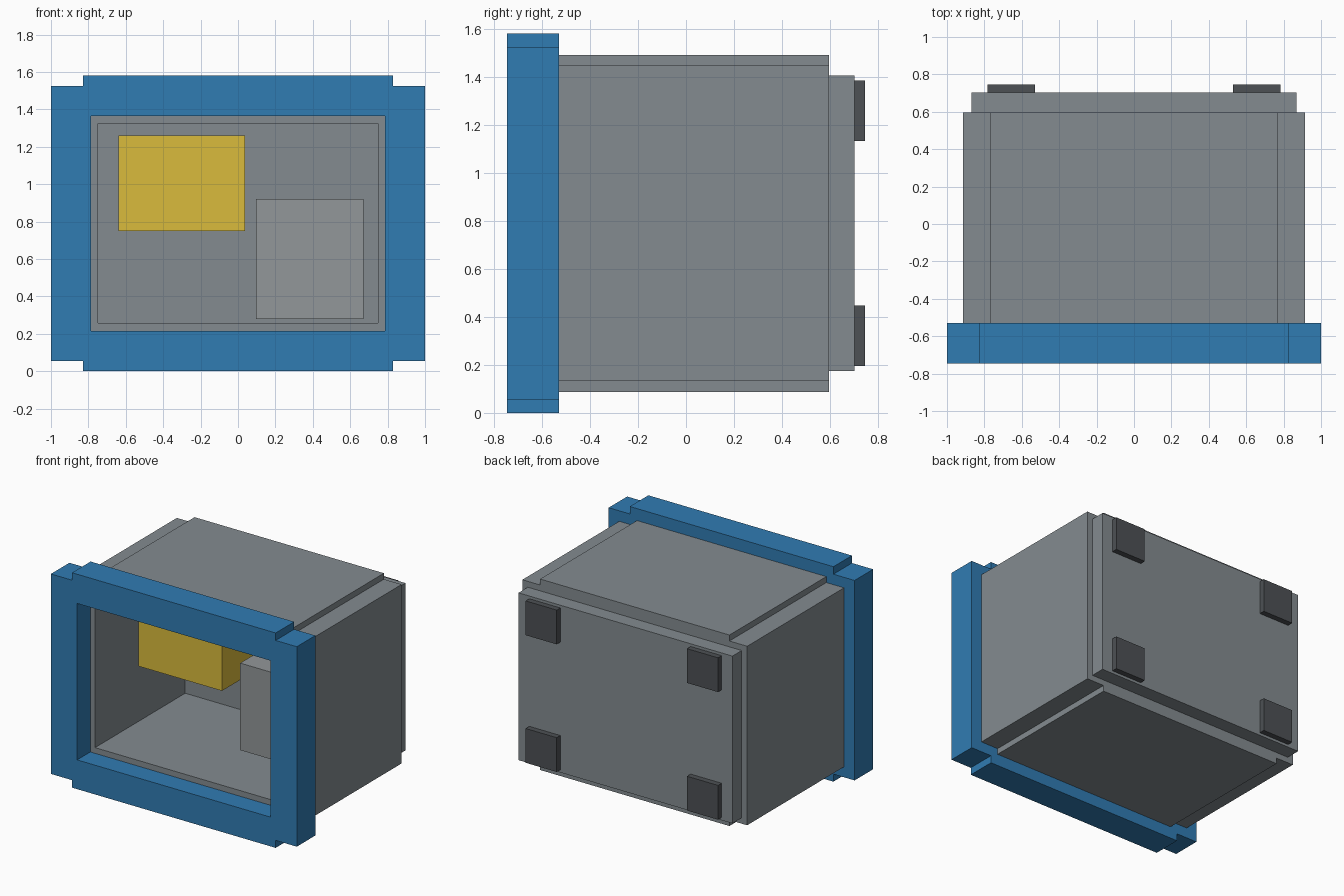
import bpy, bmesh

if "Cube" in bpy.data.objects:
    bpy.data.objects.remove(bpy.data.objects["Cube"])


def material(name, color):
    m = bpy.data.materials.new(name)
    m.diffuse_color = (*color, 1)
    m.use_nodes = True
    m.node_tree.nodes["Principled BSDF"].inputs["Base Color"].default_value = m.diffuse_color
    return m


blue = material("blue", (0.03, 0.20, 0.45))
yellow = material("yellow", (0.70, 0.50, 0.045))
grey = material("grey", (0.23, 0.26, 0.28))
light = material("light_grey", (0.29, 0.31, 0.32))
dark = material("dark_grey", (0.075, 0.082, 0.09))


def box(name, x, y, z, mat):
    """Box from (min, max) ranges on each axis."""
    bm = bmesh.new()
    bmesh.ops.create_cube(bm, size=1)
    for v in bm.verts:
        v.co = [sum(r) / 2 + c * (r[1] - r[0]) for c, r in zip(v.co, (x, y, z))]
    me = bpy.data.meshes.new(name)
    bm.to_mesh(me)
    bm.free()
    me.materials.append(mat)
    ob = bpy.data.objects.new(name, me)
    bpy.context.collection.objects.link(ob)
    return ob


HEIGHT = 1.58


def flip_x(r):
    return (-r[1], -r[0])


def flip_z(r):
    return (HEIGHT - r[1], HEIGHT - r[0])


# Rings of four bars: blue front frame and grey case walls
def ring(names, y, side_x, side_z, cap_x, cap_z, mat):
    box(names + "_right", side_x, y, side_z, mat)
    box(names + "_left", flip_x(side_x), y, side_z, mat)
    box(names + "_top", cap_x, y, cap_z, mat)
    box(names + "_bottom", cap_x, y, flip_z(cap_z), mat)


ring("front_frame", (-0.745, -0.53), (0.787, 1.0), (0.055, 1.525),
     (-0.828, 0.828), (1.365, 1.58), blue)
ring("case_wall", (-0.592, 0.595), (0.748, 0.914), (0.132, 1.448),
     (-0.77, 0.77), (1.323, 1.492), grey)

# Back panel
box("back_panel", (-0.87, 0.87), (0.455, 0.703), (0.175, 1.405), grey)

# Four pads on the back panel
pad_x, pad_z = (0.53, 0.782), (1.133, 1.385)
for side, x in (("right", pad_x), ("left", flip_x(pad_x))):
    for level, z in (("upper", pad_z), ("lower", flip_z(pad_z))):
        box(f"back_pad_{level}_{side}", x, (0.69, 0.745), z, dark)

# Contents
box("yellow_block", (-0.64, 0.038), (-0.24, 0.46), (0.75, 1.26), yellow)
box("grey_block", (0.095, 0.67), (-0.11, 0.46), (0.28, 0.92), light)
